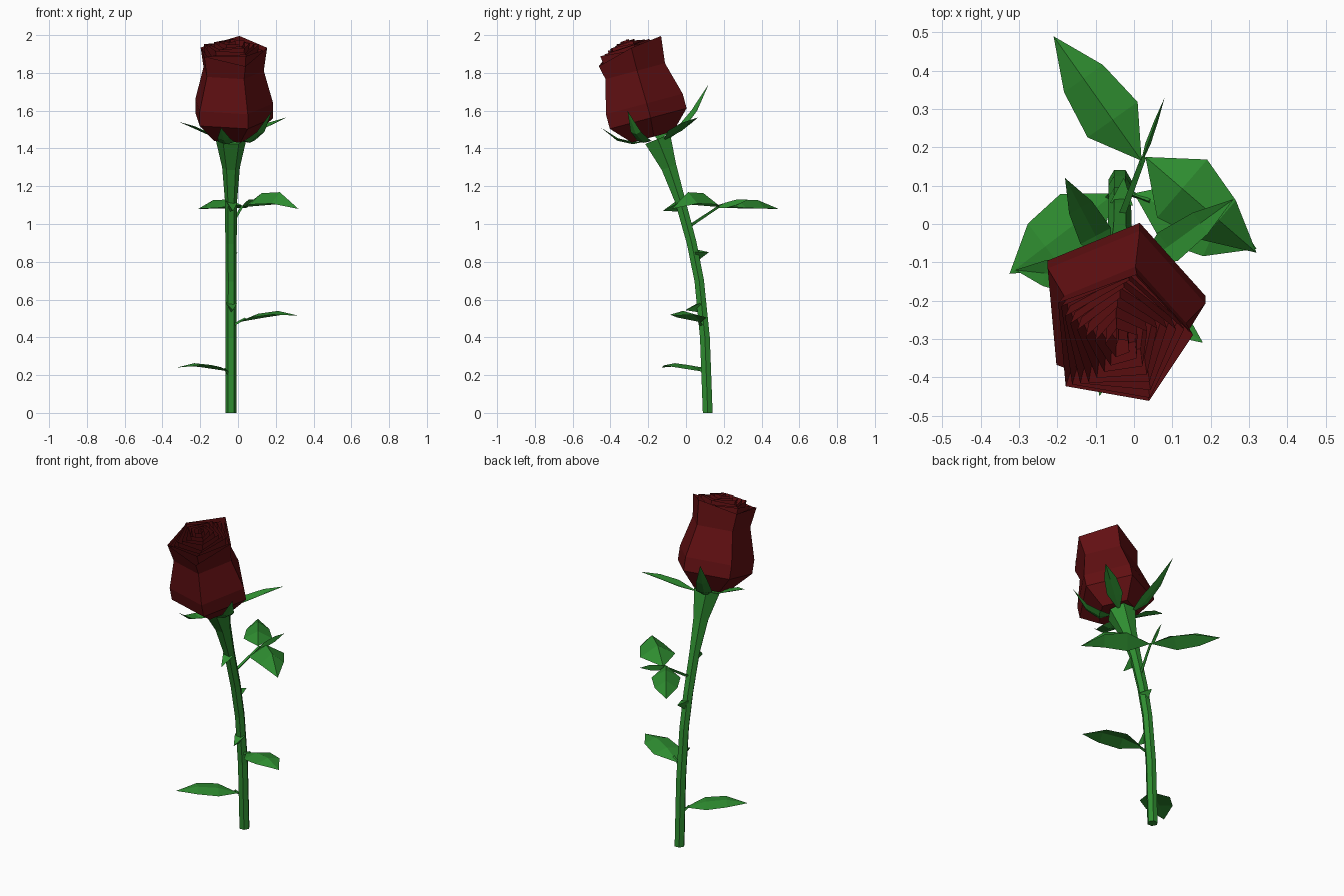
import bpy, bmesh
from math import sin, cos, radians
from mathutils import Vector, Matrix

if "Cube" in bpy.data.objects:
    bpy.data.objects.remove(bpy.data.objects["Cube"])


def make_material(name, color):
    m = bpy.data.materials.new(name)
    m.use_nodes = True
    m.diffuse_color = color
    m.node_tree.nodes["Principled BSDF"].inputs["Base Color"].default_value = color
    return m


GREEN = make_material("leaf green", (0.028, 0.27, 0.03, 1))
RED = make_material("deep red", (0.12, 0.005, 0.006, 1))


def finish(name, bm, mat, matrix=None):
    bmesh.ops.recalc_face_normals(bm, faces=bm.faces)
    if matrix:
        bm.transform(matrix)
    me = bpy.data.meshes.new(name)
    bm.to_mesh(me)
    bm.free()
    me.materials.append(mat)
    ob = bpy.data.objects.new(name, me)
    bpy.context.collection.objects.link(ob)
    return ob


def bridge(bm, a, b, closed=True):
    n = len(a)
    for i in range(n if closed else n - 1):
        j = (i + 1) % n
        bm.faces.new((a[i], a[j], b[j], b[i]))


def tube(name, path, radii, sides):
    """Faceted tube along a path, rings square to its direction."""
    bm = bmesh.new()
    pts = [Vector(p) for p in path]
    rings = []
    for i, p in enumerate(pts):
        d = (pts[min(i + 1, len(pts) - 1)] - pts[max(i - 1, 0)]).normalized()
        if i == 0 and name == "stem":
            d = Vector((0, 0, 1))
        u = d.cross(Vector((0, 1, 0))).normalized()
        v = d.cross(u)
        ring = []
        for k in range(sides):
            a = radians(360 * k / sides)
            ring.append(bm.verts.new(p + radii[i] * (u * cos(a) + v * sin(a))))
        rings.append(ring)
    for a, b in zip(rings, rings[1:]):
        bridge(bm, a, b)
    bm.faces.new(rings[0])
    bm.faces.new(rings[-1])
    return finish(name, bm, GREEN)


def leaf(name, base, tip, widths, arch, drop):
    """Folded blade: arched midrib with two edge points on either side."""
    bm = bmesh.new()
    base, tip = Vector(base), Vector(tip)
    side = (tip - base).cross(Vector((0, 0, 1))).normalized()
    up = Vector((0, 0, 1))
    mid = [bm.verts.new(base.lerp(tip, t) + up * arch * h)
           for t, h in ((0, 0), (0.33, 0.9), (0.66, 1), (1, 0))]
    for s in (-1, 1):
        e = [bm.verts.new(mid[i].co + side * s * widths[i - 1] - up * drop)
             for i in (1, 2)]
        bm.faces.new((mid[0], e[0], mid[1]))
        bm.faces.new((mid[1], e[0], e[1], mid[2]))
        bm.faces.new((mid[2], e[1], mid[3]))
    return finish(name, bm, GREEN)


# Stem, bending forward and flaring under the flower
X = -0.037
stem = [(0.115, 0, 0.03), (0.1, 0.4, 0.03), (0.07, 0.7, 0.029), (0.03, 0.9, 0.03),
        (-0.03, 1.12, 0.032), (-0.09, 1.3, 0.047), (-0.15, 1.45, 0.082)]
tube("stem", [(X, y, z) for y, z, r in stem], [r for y, z, r in stem], 6)

# Thorns: base and tip positions
for i, (y, z, ty, tz) in enumerate([(0.075, 0.565, 0.0, 0.545),
                                    (0.055, 0.84, 0.118, 0.85),
                                    (-0.04, 1.1, -0.12, 1.07)]):
    tube(f"thorn_{i + 1}", [(X, y, z), (X + 0.01, ty, tz)], [0.036, 0.002], 3)

# Leaf stalks
tube("lower_stalk", [(X, 0.105, 0.19), (-0.07, 0.07, 0.235)], [0.01, 0.006], 3)
tube("middle_stalk", [(X, 0.09, 0.455), (0.04, 0.06, 0.5)], [0.01, 0.006], 3)
tube("upper_stalk", [(X, 0.01, 0.985), (0.025, 0.175, 1.095)], [0.01, 0.008], 3)

# Leaves
leaf("lower_leaf", (-0.05, 0.08, 0.22), (-0.325, -0.13, 0.24), (0.085, 0.075), 0.03, 0.012)
leaf("middle_leaf", (0.0, 0.08, 0.48), (0.32, -0.065, 0.515), (0.085, 0.075), 0.037, 0.02)
leaf("upper_leaf_back", (0.02, 0.165, 1.1), (-0.21, 0.49, 1.08), (0.08, 0.062), 0.04, 0.045)
leaf("upper_leaf_side", (0.03, 0.175, 1.09), (0.32, -0.075, 1.08), (0.1, 0.068), 0.085, 0.06)
leaf("upper_leaf_sliver", (0.015, 0.15, 1.085), (0.08, 0.33, 1.13), (0.007, 0.005), 0.015, 0.03)

# Sepals around the base of the flower
centre = Vector((X, -0.15, 1.44))
sepals = [((-0.18, 0.12, 1.74), -0.05), ((0.26, 0.065, 1.565), 0.0),
          ((-0.31, -0.12, 1.54), 0.0), ((0.18, -0.31, 1.6), -0.07),
          ((-0.09, -0.45, 1.51), -0.045)]
for i, (tip, arch) in enumerate(sepals):
    out = Vector(tip) - centre
    out.z = 0
    leaf(f"sepal_{i + 1}", centre + out.normalized() * 0.05, tip,
         (0.045, 0.034), arch, -0.012)

# Flower, built upright and then tilted onto the stem
tilt = Matrix.Translation((-0.035, -0.18, 1.46)) @ Matrix.Rotation(radians(15), 4, 'X')


def petal_point(bm, step, r, z):
    a = radians(5 + 72 * step)
    return bm.verts.new((r * cos(a), r * sin(a), z))


# Outer petals: five-sided cup with an uneven flared rim
bm = bmesh.new()
rings = [[petal_point(bm, k, r, z) for k in range(5)]
         for r, z in ((0.12, 0), (0.222, 0.1), (0.222, 0.18), (0.172, 0.36))]
rim = [petal_point(bm, k, 0.19, 0.465 + dz)
       for k, dz in enumerate((0.02, 0.04, 0.0, 0.01, -0.03))]
rings.append(rim)
for a, b in zip(rings, rings[1:]):
    bridge(bm, a, b)
bm.faces.new(rings[0])
bm.faces.new([petal_point(bm, k, 0.172, 0.36) for k in range(5)])
finish("outer_petals", bm, RED, tilt)

# Inner petals: one wall spiralling in and rising to the centre
bm = bmesh.new()
low, high = [], []
STEPS = 38
for n in range(STEPS):
    t = n / STEPS
    r = 0.176 * (1 - t ** 1.25) + 0.006
    wave = 0.012 * (1 - t) * sin(n * 2.1)
    step = n * 1.012
    low.append(petal_point(bm, step, r * 0.9, 0.35))
    high.append(petal_point(bm, step, r, 0.46 + 0.075 * t ** 0.7 + wave))
bridge(bm, low, high, closed=False)
finish("inner_petals", bm, RED, tilt)
